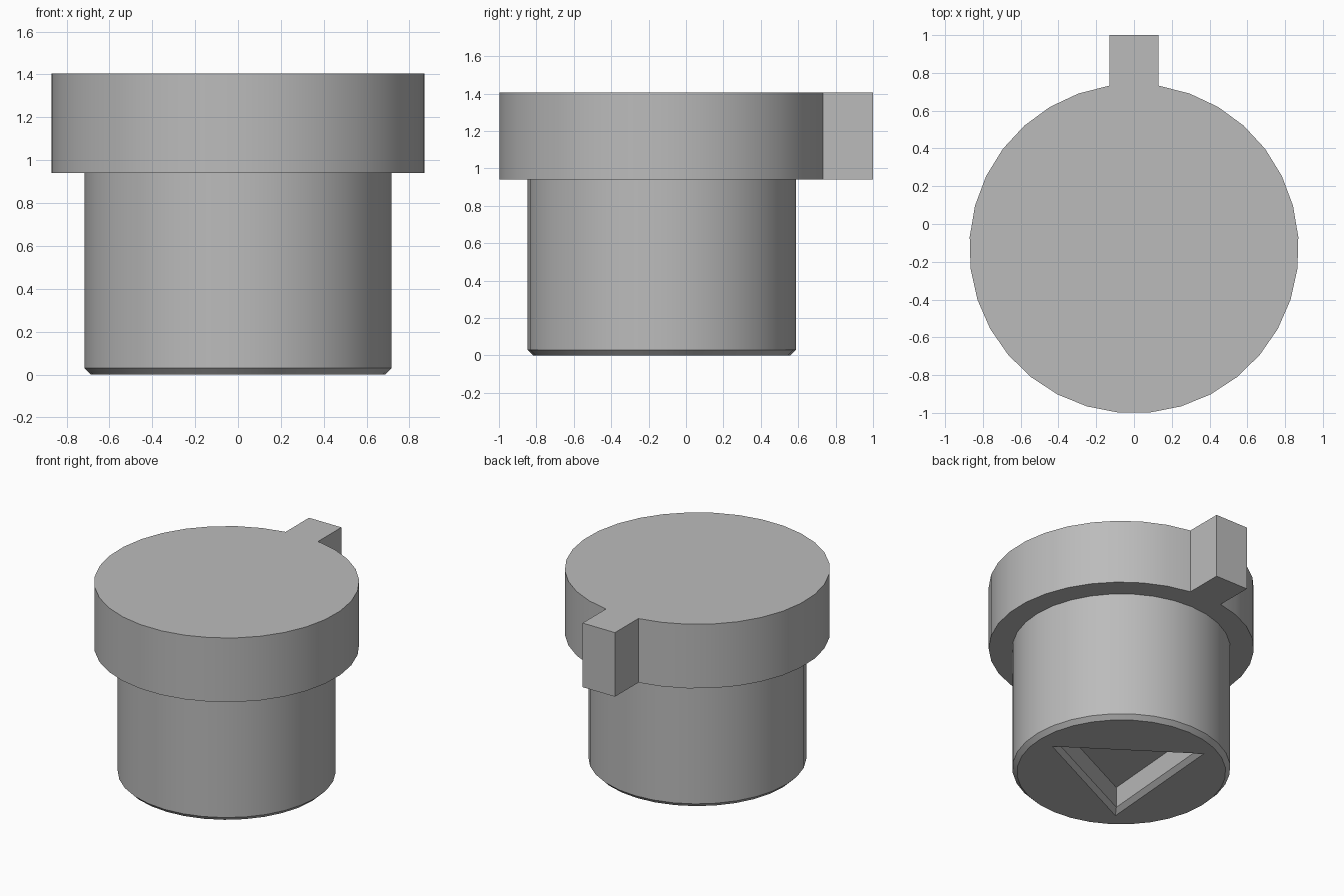
import bpy
import bmesh
from math import sin, cos, pi, asin, radians

cube = bpy.data.objects.get("Cube")
if cube:
    bpy.data.objects.remove(cube, do_unlink=True)

AXIS_Y = -0.13                      # common centre line of the round parts
HEAD_R, SHAFT_R, TRI_R = 0.872, 0.717, 0.578
HEAD_Z, TOP_Z, CHAMFER = 0.94, 1.405, 0.03
TAB = 0.13                          # half width of the tab

grey = bpy.data.materials.new("plain_grey")
grey.use_nodes = True
grey.diffuse_color = (0.5, 0.5, 0.5, 1)
grey.node_tree.nodes["Principled BSDF"].inputs["Base Color"].default_value = (0.5, 0.5, 0.5, 1)


def ring(radius, sides, turn=0.0, cx=0.0, cy=AXIS_Y):
    """Regular polygon, counter-clockwise."""
    return [(cx + radius * cos(turn + 2 * pi * i / sides),
             cy + radius * sin(turn + 2 * pi * i / sides)) for i in range(sides)]


def skin(name, layers):
    """Closed solid through (outline, height) layers with equal point counts."""
    bm = bmesh.new()
    loops = [[bm.verts.new((x, y, z)) for x, y in pts] for pts, z in layers]
    for low, high in zip(loops, loops[1:]):
        for i in range(len(low)):
            j = (i + 1) % len(low)
            bm.faces.new((low[i], low[j], high[j], high[i]))
    bm.faces.new(loops[0][::-1])
    bm.faces.new(loops[-1])
    bmesh.ops.recalc_face_normals(bm, faces=bm.faces)
    mesh = bpy.data.meshes.new(name)
    bm.to_mesh(mesh)
    bm.free()
    mesh.materials.append(grey)
    obj = bpy.data.objects.new(name, mesh)
    bpy.context.collection.objects.link(obj)
    return obj


def activate(obj):
    bpy.ops.object.select_all(action='DESELECT')
    obj.select_set(True)
    bpy.context.view_layer.objects.active = obj


# Head: an arc between the tab corners, then the square tab at the back
half = asin(TAB / HEAD_R)
start, sweep, steps = pi / 2 + half, 2 * (pi - half), 31
outline = [(HEAD_R * cos(start + sweep * i / steps),
            AXIS_Y + HEAD_R * sin(start + sweep * i / steps)) for i in range(steps + 1)]
outline += [(TAB, 1.0), (-TAB, 1.0)]
head = skin("head_with_tab", [(outline, HEAD_Z), (outline, TOP_Z)])

# Shaft: cylinder with a chamfered lower rim
body = ring(SHAFT_R, 32)
shaft = skin("shaft", [(ring(SHAFT_R - CHAMFER, 32), 0), (body, CHAMFER),
                       (body, HEAD_Z + 0.02)])

# Triangular socket in the underside, with a chamfered mouth
def triangle(radius):
    return ring(radius, 3, radians(-4.5), -0.012, AXIS_Y + 0.012)


inner = triangle(TRI_R - 2 * CHAMFER)
cutter = skin("socket_cutter", [(triangle(TRI_R + 2 * CHAMFER), -CHAMFER),
                                (inner, CHAMFER), (inner, 0.18)])
cutter.hide_render = True
cut = shaft.modifiers.new("socket", 'BOOLEAN')
cut.operation = 'DIFFERENCE'
cut.solver = 'EXACT'
cut.object = cutter
activate(shaft)
bpy.ops.object.modifier_apply(modifier=cut.name)
bpy.data.objects.remove(cutter, do_unlink=True)

for part in (head, shaft):
    activate(part)
    bpy.ops.object.shade_smooth_by_angle(angle=radians(30))
